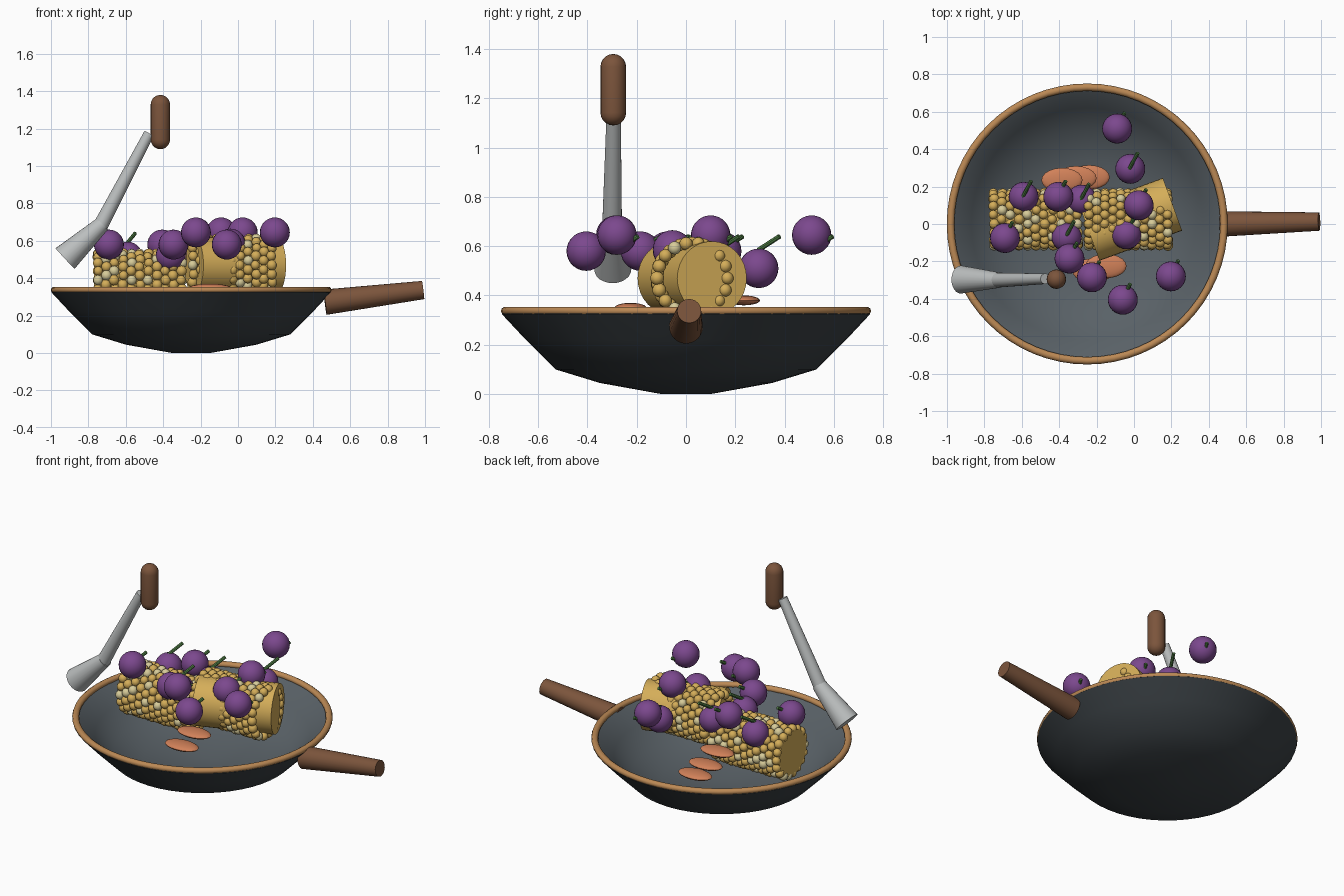
import bpy, bmesh, math, random
from mathutils import Vector, Matrix

random.seed(4)
if "Cube" in bpy.data.objects:
    bpy.data.objects.remove(bpy.data.objects["Cube"], do_unlink=True)


def material(name, r, g, b):
    m = bpy.data.materials.new(name)
    m.use_nodes = True
    m.diffuse_color = (r, g, b, 1)
    bsdf = m.node_tree.nodes["Principled BSDF"]
    bsdf.inputs["Base Color"].default_value = (r, g, b, 1)
    bsdf.inputs["Roughness"].default_value = 0.6
    return m


IRON = material("dark iron", 0.045, 0.055, 0.062)
INNER = material("worn grey", 0.10, 0.12, 0.135)
COPPER = material("copper rim", 0.50, 0.25, 0.09)
WOOD = material("brown wood", 0.20, 0.09, 0.045)
STEEL = material("pale steel", 0.50, 0.52, 0.52)
CORN = material("corn gold", 0.66, 0.42, 0.10)
PALE = material("pale corn", 0.68, 0.60, 0.32)
PURPLE = material("berry purple", 0.20, 0.065, 0.27)
GREEN = material("stem green", 0.08, 0.21, 0.06)
ORANGE = material("carrot orange", 0.64, 0.22, 0.10)


def finish(name, bm, *mats, angle=40):
    bmesh.ops.recalc_face_normals(bm, faces=bm.faces)
    mesh = bpy.data.meshes.new(name)
    bm.to_mesh(mesh)
    bm.free()
    for m in mats:
        mesh.materials.append(m)
    ob = bpy.data.objects.new(name, mesh)
    bpy.context.collection.objects.link(ob)
    bpy.ops.object.select_all(action='DESELECT')
    ob.select_set(True)
    bpy.context.view_layer.objects.active = ob
    bpy.ops.object.shade_smooth_by_angle(angle=math.radians(angle))
    return ob


def lathe(bm, profile, matrix, sides=24, closed=False):
    """Revolve (radius, height) points round local z; returns the face bands."""
    rings = []
    for r, z in profile:
        if r == 0:
            rings.append([bm.verts.new(matrix @ Vector((0, 0, z)))])
        else:
            turn = [2 * math.pi * i / sides for i in range(sides)]
            rings.append([bm.verts.new(matrix @ Vector((r * math.cos(a), r * math.sin(a), z)))
                          for a in turn])
    pairs = list(zip(rings, rings[1:]))
    if closed:
        pairs.append((rings[-1], rings[0]))
    bands = []
    for a, b in pairs:
        band = []
        for i in range(sides):
            j = (i + 1) % sides
            quad = [a[i % len(a)], a[j % len(a)], b[j % len(b)], b[i % len(b)]]
            band.append(bm.faces.new(list(dict.fromkeys(quad))))
        bands.append(band)
    return bands


def along(start, end):
    """Frame whose z axis runs from start to end, and the length between."""
    start, d = Vector(start), Vector(end) - Vector(start)
    return Matrix.Translation(start) @ d.to_track_quat('Z', 'Y').to_matrix().to_4x4(), d.length


def cone(name, start, end, r1, r2, mat, sides=24):
    bm = bmesh.new()
    m, n = along(start, end)
    lathe(bm, [(0, 0), (r1, 0), (r2, n), (0, n)], m, sides)
    return finish(name, bm, mat)


def ball(bm, centre, size, u=20, v=12, index=0):
    m = Matrix.Translation(centre) @ Matrix.Diagonal((*size, 1))
    made = bmesh.ops.create_uvsphere(bm, u_segments=u, v_segments=v, radius=1, matrix=m)
    for f in {f for vert in made["verts"] for f in vert.link_faces}:
        f.material_index = index


# Pan: revolved shell, dark outside and lighter inside
PAN = Matrix.Translation((-0.25, 0, 0))
outer = [(0, 0), (0.1, 0), (0.35, 0.045), (0.53, 0.1), (0.65, 0.22), (0.748, 0.325), (0.735, 0.34)]
inner = [(0.715, 0.33), (0.62, 0.235), (0.51, 0.13), (0.34, 0.075), (0.1, 0.03), (0, 0.03)]
bm = bmesh.new()
bands = lathe(bm, outer + inner, PAN, 48)
for band in bands[len(outer) - 1:]:
    for f in band:
        f.material_index = 1
finish("pan_bowl", bm, IRON, INNER, angle=50)

# Rim: rolled ring round the lip
bm = bmesh.new()
steps = [2 * math.pi * k / 10 for k in range(10)]
lathe(bm, [(0.731 + 0.02 * math.cos(a), 0.337 + 0.018 * math.sin(a)) for a in steps],
      PAN, 64, closed=True)
finish("pan_rim", bm, COPPER)

cone("pan_handle", (0.465, 0, 0.272), (0.99, 0.013, 0.337), 0.068, 0.049, WOOD)

# Ladle: rounded grip, tapering shaft and flared head
bm = bmesh.new()
R, LOW, HIGH = 0.052, 1.09, 1.38
arc = [math.pi / 2 * k / 5 for k in range(6)]
caps = [(R * math.sin(a), LOW + R - R * math.cos(a)) for a in arc]
caps += [(R * math.cos(a), HIGH - R + R * math.sin(a)) for a in arc[:-1]] + [(0, HIGH)]
lathe(bm, caps, Matrix.Translation((-0.415, -0.295, 0)), 20)
finish("ladle_grip", bm, WOOD)
elbow = (-0.735, -0.3, 0.68)
cone("ladle_shaft", (-0.475, -0.293, 1.175), elbow, 0.028, 0.04, STEEL)
cone("ladle_head", (-0.725, -0.3, 0.69), (-0.925, -0.297, 0.505), 0.042, 0.075, STEEL)


# Corn: a smooth core with staggered rings of kernels
def cob(name, centre, yaw, core_radius, length, first, last):
    half = Vector((math.cos(yaw), math.sin(yaw), 0)) * length / 2
    cone(name + "_core", centre - half, centre + half, core_radius, core_radius, CORN, 32)
    bm = bmesh.new()
    rings, count = 11, 18
    for i in range(rings):
        x = first + (last - first) * i / (rings - 1)
        for k in range(count):
            a = 2 * math.pi * (k + 0.5 * (i % 2)) / count
            spot = (x + random.uniform(-0.004, 0.004),
                    centre.y + 0.142 * math.cos(a), centre.z + 0.142 * math.sin(a))
            ball(bm, spot, [random.uniform(0.025, 0.029)] * 3, 10, 7,
                 1 if random.random() < 0.2 else 0)
    finish(name + "_kernels", bm, CORN, PALE, angle=80)


cob("left_corn", Vector((-0.53, 0.025, 0.39)), 0, 0.14, 0.48, -0.75, -0.3)
cob("right_corn", Vector((-0.015, 0.025, 0.47)), math.radians(20), 0.15, 0.47, -0.24, 0.18)

# Berries with stems leaning the same way
berries = [(-0.09, 0.51, 0.645), (-0.02, 0.295, 0.51), (-0.59, 0.145, 0.515), (-0.405, 0.145, 0.58),
           (-0.28, 0.13, 0.515), (0.025, 0.1, 0.645), (-0.69, -0.075, 0.58), (-0.36, -0.07, 0.52),
           (-0.04, -0.055, 0.585), (-0.345, -0.185, 0.58), (-0.225, -0.285, 0.645),
           (0.197, -0.28, 0.645), (-0.06, -0.405, 0.58)]
for n, (x, y, z) in enumerate(berries, 1):
    bm = bmesh.new()
    ball(bm, (x, y, z), (0.08, 0.08, 0.08), 24, 14)
    finish(f"berry_{n}", bm, PURPLE)
    cone(f"berry_stem_{n}", (x - 0.005, y, 0.585), (x + 0.04, y + 0.085, 0.64),
         0.01, 0.01, GREEN, 8)

# Carrot slices: flat ovals in two slanting stacks
slices = [(-0.385, 0.235, 0.38), (-0.31, 0.245, 0.28), (-0.24, 0.25, 0.2),
          (-0.15, -0.225, 0.35), (-0.22, -0.25, 0.26)]
for n, spot in enumerate(slices, 1):
    bm = bmesh.new()
    ball(bm, spot, (0.11, 0.065, 0.02))
    finish(f"carrot_slice_{n}", bm, ORANGE)
